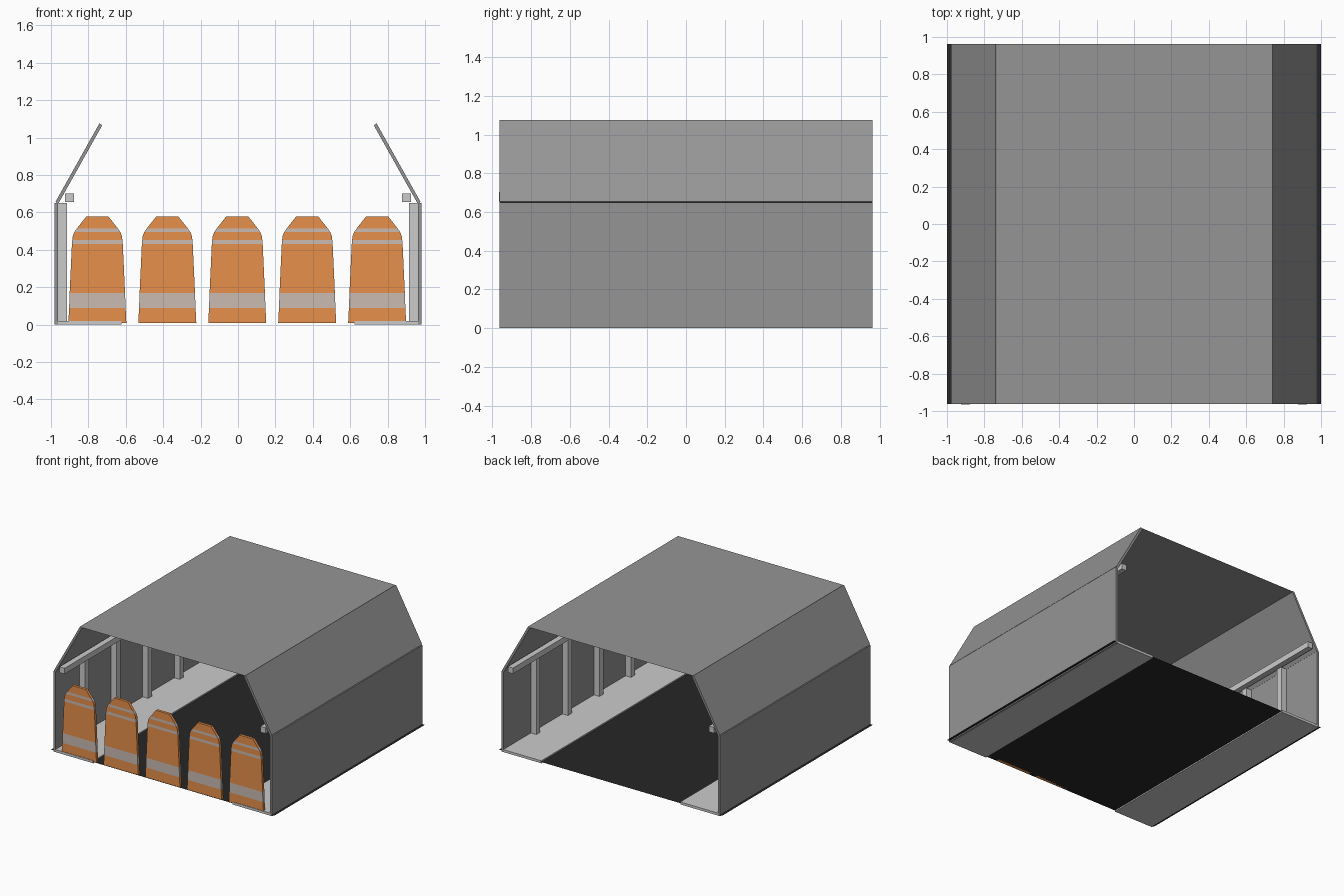
import bpy, bmesh, math

if "Cube" in bpy.data.objects:
    bpy.data.objects.remove(bpy.data.objects["Cube"])

L = 0.963  # half length of the tunnel


def material(name, rgb):
    m = bpy.data.materials.new(name)
    m.diffuse_color = (*rgb, 1)
    m.use_nodes = True
    m.node_tree.nodes["Principled BSDF"].inputs["Base Color"].default_value = m.diffuse_color
    return m


SHELL = material("dark_concrete", (0.3, 0.3, 0.3))
ASPHALT = material("asphalt", (0.02, 0.02, 0.02))
ORANGE = material("orange_plastic", (0.8, 0.28, 0.07))
STRIPE = material("reflective_band", (0.6, 0.5, 0.45))


def box(name, lo, hi, mat=None, tilt=0.0):
    size = [b - a for a, b in zip(lo, hi)]
    centre = [(a + b) / 2 for a, b in zip(lo, hi)]
    bpy.ops.mesh.primitive_cube_add(size=1, location=centre, rotation=(0, tilt, 0))
    ob = bpy.context.object
    ob.name = name
    ob.scale = size
    if mat:
        ob.data.materials.append(mat)
    return ob


def sheet(name, half_width, z, mat):
    bpy.ops.mesh.primitive_plane_add(size=2, location=(0, 0, z))
    ob = bpy.context.object
    ob.name = name
    ob.scale = (half_width, L, 1)
    ob.data.materials.append(mat)


# Road and flat ceiling
sheet("road", 1.0, 0.01, ASPHALT)
sheet("ceiling", 0.735, 1.072, SHELL)

# Both sides of the tunnel
for side, s in (("left", -1), ("right", 1)):
    def side_box(name, x0, x1, y0, y1, z0, z1, mat=None):
        xs = sorted((s * x0, s * x1))
        return box(f"{side}_{name}", (xs[0], y0, z0), (xs[1], y1, z1), mat)

    side_box("wall", 0.963, 0.98, -L, L, 0.0, 0.65, SHELL)
    side_box("walkway", 0.623, 0.972, -L, L, 0.0, 0.02)
    side_box("rail", 0.878, 0.924, -L - 0.003, L - 0.003, 0.655, 0.702)
    for i in range(4):
        y = -0.627 + 0.404 * i
        side_box(f"post_{i + 1}", 0.914, 0.966, y - 0.025, y + 0.025, 0.02, 0.65)

    # Slanted upper panel
    dx, dz = -0.235, 0.42
    cx, cz, h = 0.851, 0.861, math.hypot(dx, dz) / 2
    box(f"{side}_slanted_panel", (s * cx - 0.009, -L, cz - h),
        (s * cx + 0.009, L, cz + h), SHELL, tilt=s * math.atan2(dx, dz))

# Striped barrier: rows of (height, half width, band above is a stripe)
ROWS = [(0.01, 0.155, 0), (0.09, 0.151, 1), (0.17, 0.148, 0), (0.43, 0.136, 1),
        (0.452, 0.134, 0), (0.475, 0.131, 0), (0.495, 0.123, 1),
        (0.515, 0.109, 0), (0.577, 0.06, 0)]


def barrier(name, x):
    bm = bmesh.new()
    rings = [[bm.verts.new((u, v, z)) for u, v in
              ((-w, -0.011), (w, -0.011), (w, 0.011), (-w, 0.011))]
             for z, w, _ in ROWS]
    for i in range(len(rings) - 1):
        a, b = rings[i], rings[i + 1]
        for k in range(4):
            n = (k + 1) % 4
            f = bm.faces.new((a[k], a[n], b[n], b[k]))
            f.material_index = ROWS[i][2]
    bm.faces.new(rings[0][::-1])
    bm.faces.new(rings[-1])
    me = bpy.data.meshes.new(name)
    bm.to_mesh(me)
    bm.free()
    me.materials.append(ORANGE)
    me.materials.append(STRIPE)
    ob = bpy.data.objects.new(name, me)
    ob.location = (x, -0.948, 0)
    bpy.context.collection.objects.link(ob)


for i in range(5):
    barrier(f"barrier_{i + 1}", -0.752 + 0.374 * i)
